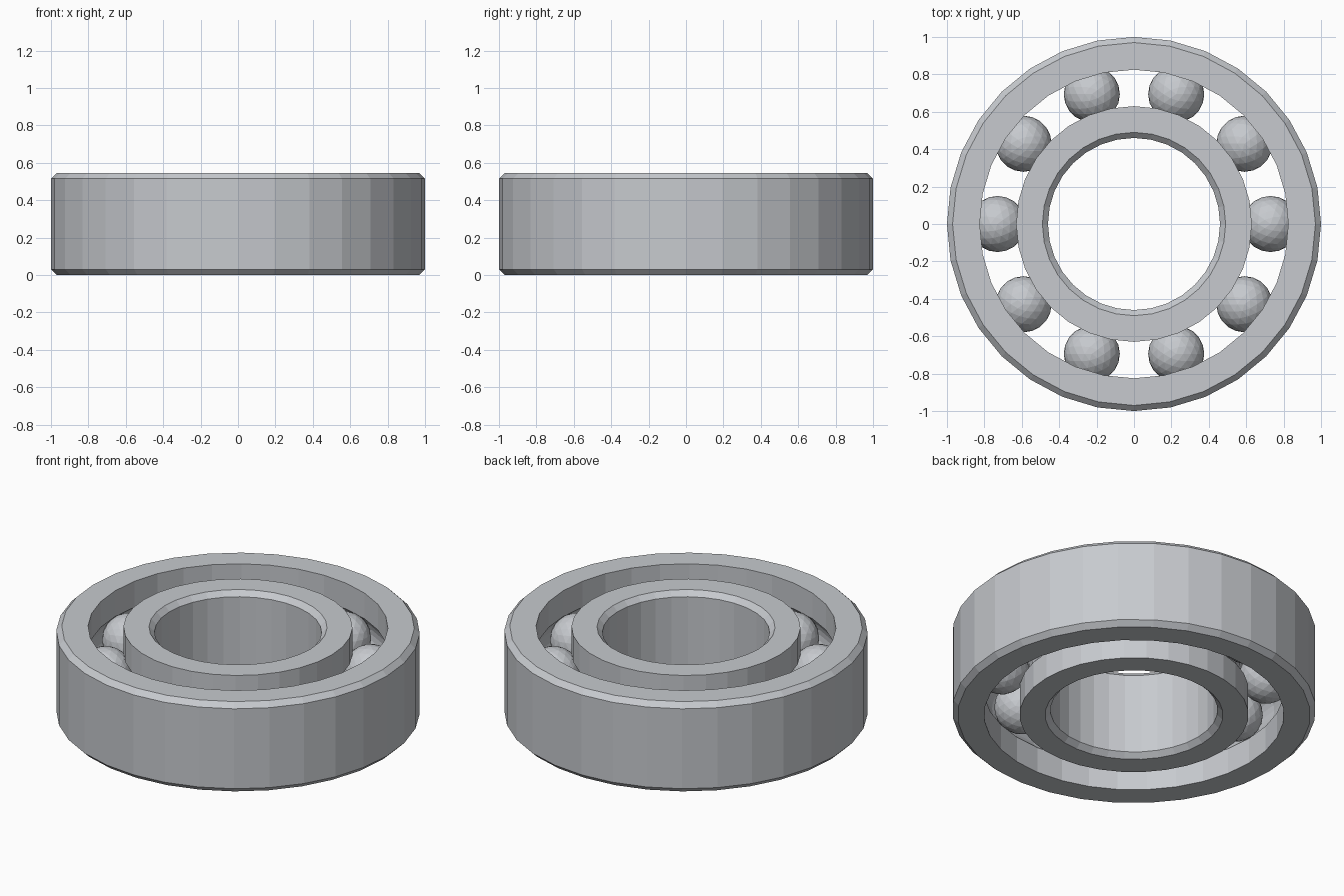
import bpy, bmesh, math
from mathutils import Matrix

if "Cube" in bpy.data.objects:
    bpy.data.objects.remove(bpy.data.objects["Cube"], do_unlink=True)

HEIGHT = 0.545
MID = HEIGHT / 2
BEVEL = 0.03
SIDES = 32
PITCH = 0.73        # radius of the circle of ball centres
BALL = 0.15
BALLS = 10

steel = bpy.data.materials.new("brushed steel")
steel.use_nodes = True
colour = (0.57, 0.59, 0.62, 1)
steel.diffuse_color = colour
steel.node_tree.nodes["Principled BSDF"].inputs["Base Color"].default_value = colour


def add_object(name, bm):
    bmesh.ops.recalc_face_normals(bm, faces=bm.faces)
    mesh = bpy.data.meshes.new(name)
    bm.to_mesh(mesh)
    bm.free()
    mesh.materials.append(steel)
    obj = bpy.data.objects.new(name, mesh)
    bpy.context.collection.objects.link(obj)
    return obj


def race(name, bevelled, grooved):
    """Ring with one bevelled wall and one wall holding the ball groove."""
    side = 1 if bevelled > grooved else -1
    flat = bevelled - side * BEVEL
    profile = [(flat, 0), (bevelled, BEVEL),
               (bevelled, HEIGHT - BEVEL), (flat, HEIGHT), (grooved, HEIGHT)]
    # Groove arc follows the ball from its upper to its lower contact edge
    reach = math.acos(abs(grooved - PITCH) / BALL)
    steps = 8
    for i in range(steps + 1):
        a = reach * (1 - 2 * i / steps)
        profile.append((PITCH + side * BALL * math.cos(a), MID + BALL * math.sin(a)))
    profile.append((grooved, 0))

    bm = bmesh.new()
    loops = []
    for s in range(SIDES):
        t = math.tau * s / SIDES
        loops.append([bm.verts.new((r * math.cos(t), r * math.sin(t), z))
                      for r, z in profile])
    n = len(profile)
    for s in range(SIDES):
        a, b = loops[s], loops[(s + 1) % SIDES]
        for i in range(n):
            j = (i + 1) % n
            bm.faces.new((a[i], b[i], b[j], a[j]))
    return add_object(name, bm)


# Rings
race("outer_ring", 1.0, 0.825)
race("inner_ring", 0.46, 0.63)

# Balls
for k in range(BALLS):
    turn = Matrix.Rotation(math.tau * k / BALLS, 4, "Z")
    bm = bmesh.new()
    bmesh.ops.create_icosphere(bm, subdivisions=3, radius=BALL)
    ball = add_object(f"ball_{k + 1}", bm)
    ball.matrix_world = turn @ Matrix.Translation((PITCH, 0, MID))
